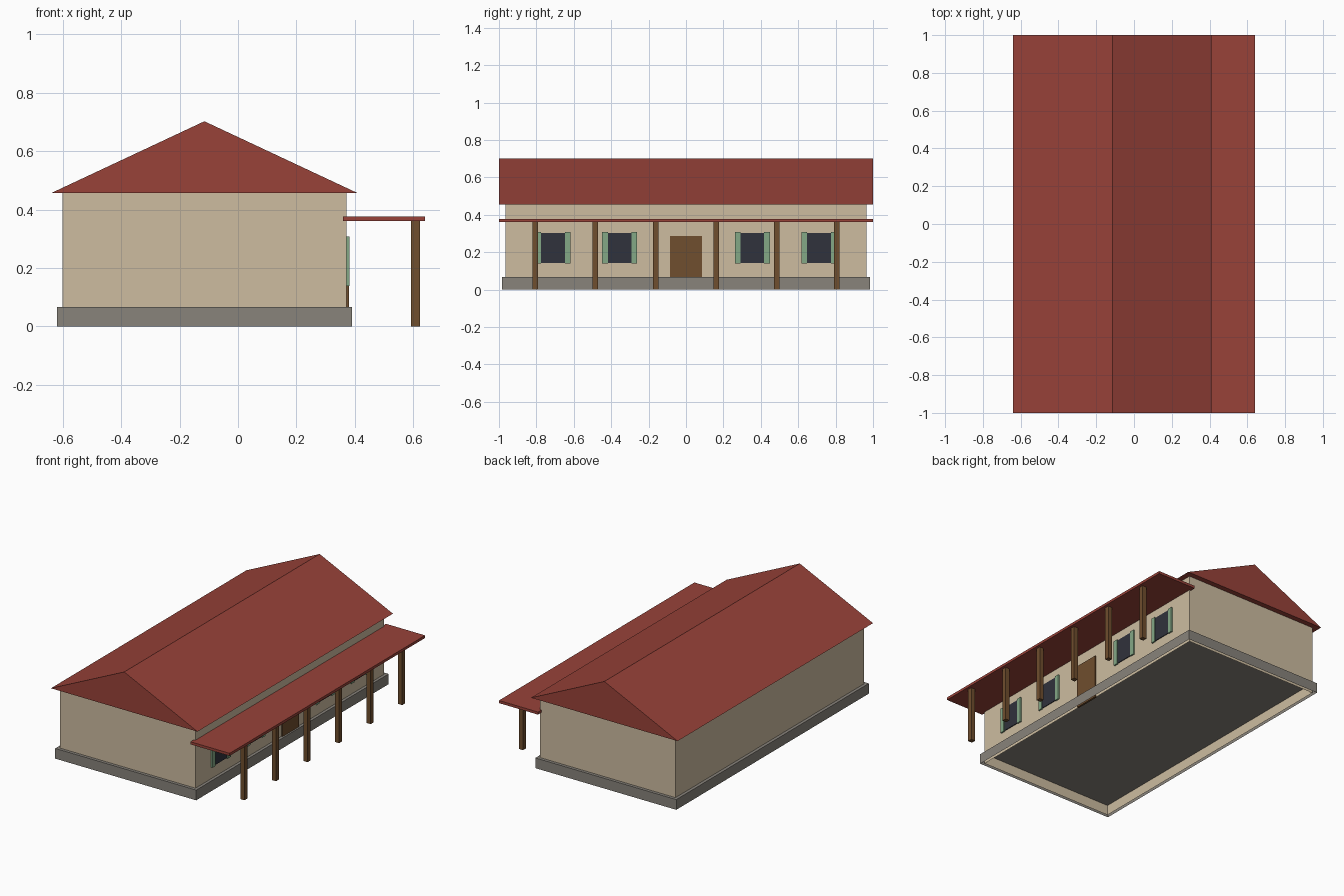
import bpy, bmesh

if "Cube" in bpy.data.objects:
    bpy.data.objects.remove(bpy.data.objects["Cube"])


def material(name, rgb):
    # sRGB values converted to linear for the viewport colour
    m = bpy.data.materials.new(name)
    m.diffuse_color = [((c / 255 + 0.055) / 1.055) ** 2.4 for c in rgb] + [1]
    m.use_nodes = True
    m.node_tree.nodes["Principled BSDF"].inputs["Base Color"].default_value = m.diffuse_color
    return m


PLASTER = material("plaster", (205, 188, 160))
STONE = material("stone", (136, 131, 123))
TILE = material("roof_tile", (152, 66, 57))
WOOD = material("wood", (112, 78, 46))
GLASS = material("dark_glass", (48, 50, 60))
GREEN = material("green_paint", (132, 168, 134))


def add_object(name, bm, mat):
    me = bpy.data.meshes.new(name)
    bm.to_mesh(me)
    bm.free()
    me.materials.append(mat)
    ob = bpy.data.objects.new(name, me)
    bpy.context.collection.objects.link(ob)
    return ob


def box(name, x, y, z, mat, open_sides=()):
    """Box from (min, max) ranges; open_sides may hold -1 (bottom) and 1 (top)."""
    bm = bmesh.new()
    bmesh.ops.create_cube(bm, size=1)
    bm.normal_update()
    drop = [f for f in bm.faces if round(f.normal.z) in open_sides and abs(f.normal.z) > 0.5]
    bmesh.ops.delete(bm, geom=drop, context='FACES_ONLY')
    for v in bm.verts:
        v.co = [r[0] if c < 0 else r[1] for c, r in zip(v.co, (x, y, z))]
    return add_object(name, bm, mat)


def prism(name, profile, y0, y1, mat):
    """Extrude an x-z profile along y."""
    bm = bmesh.new()
    face = bm.faces.new([bm.verts.new((x, y0, z)) for x, z in profile])
    ext = bmesh.ops.extrude_face_region(bm, geom=[face], use_keep_orig=True)
    for g in ext["geom"]:
        if isinstance(g, bmesh.types.BMVert):
            g.co.y = y1
    bmesh.ops.recalc_face_normals(bm, faces=bm.faces)
    return add_object(name, bm, mat)


# Hollow base and walls, both open underneath
WALL_X = 0.371
box("plinth", (-0.62, 0.39), (-0.985, 0.985), (0, 0.066), STONE, (-1,))
box("walls", (-0.6, WALL_X), (-0.965, 0.965), (0, 0.456), PLASTER, (-1, 1))

# Main gable roof
prism("main_roof", [(-0.64, 0.456), (0.41, 0.456), (-0.115, 0.702)], -1, 1, TILE)

# Porch roof and its posts
box("porch_roof", (0.36, 0.64), (-1, 1), (0.36, 0.377), TILE)
for i in range(6):
    y = -0.807 + i * 0.3228
    box(f"porch_post_{i + 1}", (0.592, 0.622), (y - 0.015, y + 0.015), (0, 0.36), WOOD)

# Door
box("door", (WALL_X - 0.005, 0.379), (-0.085, 0.085), (0, 0.287), WOOD)

# Windows with a shutter on either side
for i, y in enumerate((-0.711, -0.355, 0.355, 0.711), 1):
    box(f"window_{i}", (WALL_X - 0.005, 0.376), (y - 0.065, y + 0.065), (0.143, 0.303), GLASS)
    for side, label in ((-1, "left"), (1, "right")):
        c = y + side * 0.078
        box(f"shutter_{i}_{label}", (WALL_X - 0.005, 0.381), (c - 0.015, c + 0.015),
            (0.139, 0.307), GREEN)
